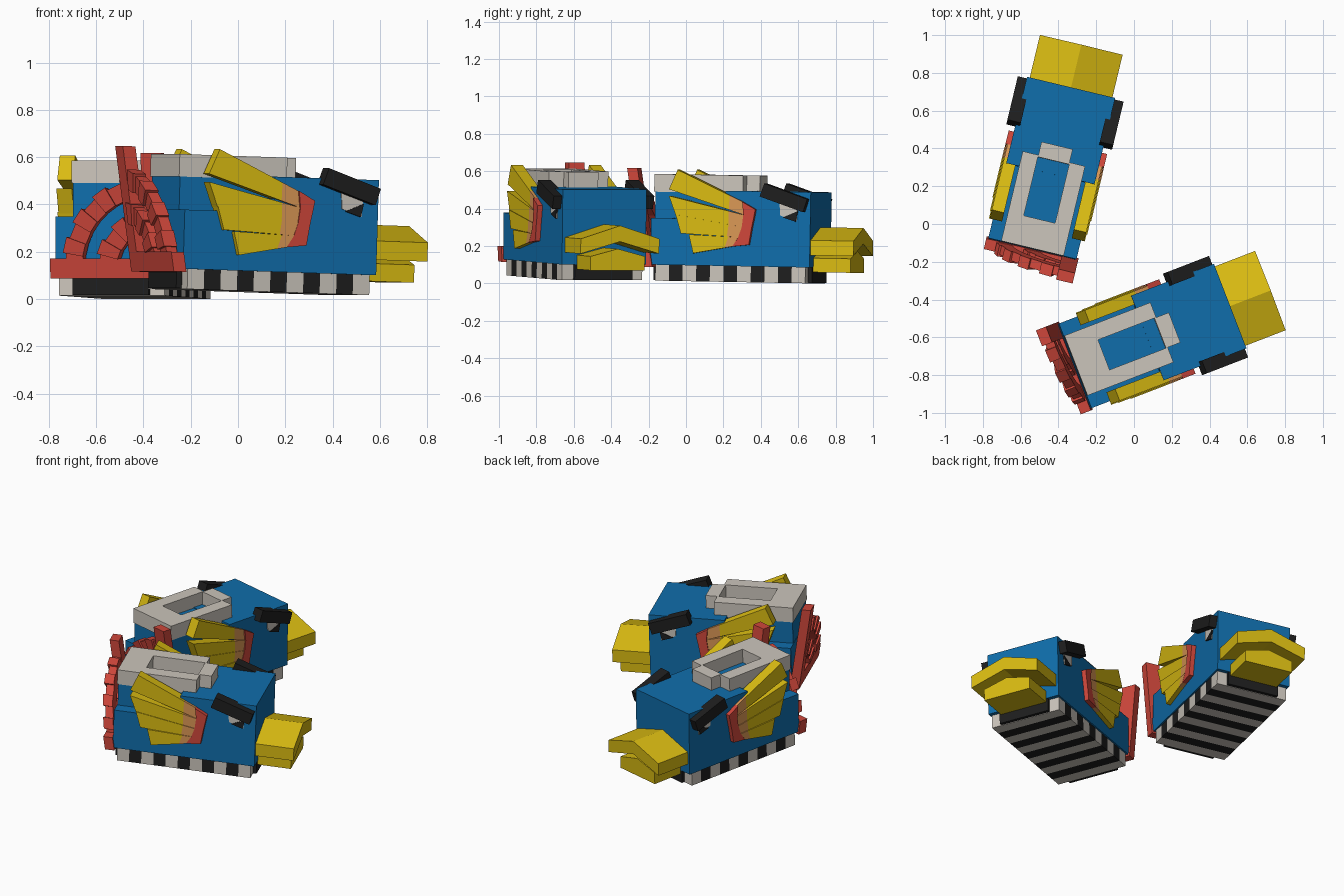
import bpy, bmesh, math
from mathutils import Matrix, Vector

if "Cube" in bpy.data.objects:
    bpy.data.objects.remove(bpy.data.objects["Cube"])


def material(name, rgb):
    m = bpy.data.materials.new(name)
    m.use_nodes = True
    m.diffuse_color = (*rgb, 1)
    m.node_tree.nodes["Principled BSDF"].inputs["Base Color"].default_value = (*rgb, 1)
    return m


BLUE = material("blue", (0.005, 0.155, 0.41))
YELLOW = material("yellow", (0.70, 0.50, 0.006))
ORANGE = material("orange", (0.70, 0.31, 0.09))
RED = material("red", (0.62, 0.062, 0.043))
WHITE = material("warm_white", (0.60, 0.56, 0.50))
BLACK = material("black", (0.013, 0.013, 0.013))

# Local frame: +x forward from the face of the head, y sideways, z up
SIDE = lambda a, b, t: Vector((a, t, b))     # profile in x-z, extruded over y
FRONT = lambda a, b, t: Vector((t, a, b))    # profile in y-z, extruded over x
LEAN = lambda a, b, t: Vector((t - 0.17 * (b - 0.1), a, b))  # leaning tail plane


class Bird:
    def __init__(self, prefix, origin, heading, pitch, hand):
        self.prefix, self.hand = prefix, hand
        self.world = (Matrix.Translation(origin)
                      @ Matrix.Rotation(math.radians(heading), 4, "Z")
                      @ Matrix.Rotation(math.radians(pitch), 4, "Y"))

    def solid(self, name, parts, plane, mat):
        """Extrude each (profile, low, high) in the given plane into one object."""
        bm = bmesh.new()
        for pts, lo, hi in parts:
            rings = [[bm.verts.new(plane(a, b, t)) for a, b in pts] for t in (lo, hi)]
            bm.faces.new(rings[0])
            bm.faces.new(rings[1][::-1])
            n = len(pts)
            for i in range(n):
                j = (i + 1) % n
                bm.faces.new((rings[0][i], rings[1][i], rings[1][j], rings[0][j]))
        bm.transform(self.world)
        bmesh.ops.recalc_face_normals(bm, faces=bm.faces)
        mesh = bpy.data.meshes.new(name)
        bm.to_mesh(mesh)
        bm.free()
        mesh.materials.append(mat)
        obj = bpy.data.objects.new(f"{self.prefix}_{name}", mesh)
        bpy.context.collection.objects.link(obj)

    def box(self, name, x0, x1, y0, y1, z0, z1, mat):
        self.solid(name, [(rect(x0, x1, z0, z1), y0, y1)], SIDE, mat)


def rect(a0, a1, b0, b1):
    return [(a0, b0), (a1, b0), (a1, b1), (a0, b1)]


def lerp(p, q, t):
    return tuple(a + (b - a) * t for a, b in zip(p, q))


def build_body(b):
    b.box("head", -0.47, 0, -0.24, 0.24, 0.085, 0.487, BLUE)
    b.box("lower_body", -0.875, -0.47, -0.24, 0.24, 0.085, 0.335, BLUE)
    b.box("upper_body", -0.872, -0.47, -0.165, 0.165, 0.335, 0.482, BLUE)
    # Raised frame on the back
    for side, s in (("left", 1), ("right", -1)):
        b.box(f"{side}_frame_arm", -0.72, -0.39, *sorted((s * 0.085, s * 0.17)), 0.475, 0.57, WHITE)
    b.box("frame_rear", -0.878, -0.72, -0.17, 0.17, 0.475, 0.57, WHITE)
    b.box("frame_front", -0.40, -0.318, -0.085, 0.085, 0.475, 0.57, WHITE)


def build_tracks(b):
    start, end, count = -0.85, -0.025, 11
    step = (end - start) / count
    for name, mat, first in (("white_treads", WHITE, 0), ("black_treads", BLACK, 1)):
        slats = [(rect(start + i * step, start + (i + 1) * step, 0, 0.09), -0.23, 0.23)
                 for i in range(first, count, 2)]
        b.solid(name, slats, SIDE, mat)
    b.box("front_track_block", -0.03, -0.003, -0.165, 0.165, 0.003, 0.088, BLACK)
    b.box("rear_track_block", -0.875, -0.84, -0.165, 0.165, 0.003, 0.088, BLACK)


def build_face(b):
    upper = [(-0.225, 0.15), (0, 0.215), (0.225, 0.15), (0.225, 0.23), (0, 0.30), (-0.225, 0.23)]
    lower = [(-0.155, 0.06), (0.155, 0.06), (0.155, 0.135), (0, 0.175), (-0.155, 0.135)]
    b.solid("upper_beak", [(upper, 0, 0.236)], FRONT, YELLOW)
    b.solid("lower_beak", [(lower, 0, 0.205)], FRONT, YELLOW)
    eye = [(-0.17, 0.43), (-0.165, 0.36), (-0.075, 0.33), (-0.07, 0.42)]
    pupil = [(-0.15, 0.35), (-0.08, 0.328), (-0.068, 0.385)]
    brow = [(-0.245, 0.53), (-0.27, 0.46), (-0.03, 0.38), (-0.008, 0.45)]
    for side, s in (("left", 1), ("right", -1)):
        b.solid(f"{side}_eye", [(eye, s * 0.238, s * 0.245)], SIDE, WHITE)
        b.solid(f"{side}_pupil", [(pupil, s * 0.24, s * 0.249)], SIDE, BLACK)
        b.solid(f"{side}_brow", [(brow, s * 0.215, s * 0.288)], SIDE, BLACK)


def build_wings(b):
    roots = [(-0.37, 0.43), (-0.362, 0.36), (-0.37, 0.295), (-0.388, 0.24), (-0.42, 0.19)]
    fronts = [(-0.297, 0.39), (-0.306, 0.34), (-0.316, 0.29), (-0.323, 0.245), (-0.33, 0.20)]
    tips = [((-0.73, 0.595), (-0.776, 0.49)), ((-0.775, 0.455), (-0.735, 0.35)),
            ((-0.735, 0.355), (-0.705, 0.255)), ((-0.66, 0.25), (-0.635, 0.15))]
    for side, s in (("left", 1), ("right", -1)):
        feathers, bases = [], []
        for i, (top, low) in enumerate(tips):
            y0, y1 = s * (0.19 + 0.004 * i), s * (0.257 + 0.004 * i)
            mid_top = lerp(roots[i], top, 0.2)
            mid_low = lerp(roots[i + 1], low, 0.2)
            feathers.append(([mid_top, mid_low, low, top], y0, y1))
            bases.append(([roots[i], roots[i + 1], mid_low, mid_top], y0, y1))
        b.solid(f"{side}_wing_feathers", feathers, SIDE, YELLOW)
        b.solid(f"{side}_wing_bases", bases, SIDE, ORANGE)
        b.solid(f"{side}_wing_shoulder", [(fronts + roots[::-1], s * 0.19, s * 0.268)], SIDE, RED)


def build_tail(b):
    h, cy, cz = b.hand, -0.2, 0.11

    def arc(r0, r1, count):
        parts = []
        for i in range(count):
            ends = [math.pi / 2 * k / count for k in (i, i + 1)]
            grow = 0.012 * (i % 2)        # alternate segments stand proud
            ring = [(r0, ends[0]), (r1 + grow, ends[0]), (r1 + grow, ends[1]), (r0, ends[1])]
            pts = [(h * (cy + r * math.cos(a)), cz + r * math.sin(a)) for r, a in ring]
            parts.append((pts, -0.92 - grow, -0.872))
        return parts

    b.solid("tail_outer_arc", arc(0.31, 0.385, 9), LEAN, RED)
    b.solid("tail_inner_arc", arc(0.16, 0.24, 6), LEAN, RED)
    bars = [(rect(h * -0.25, h * 0.25, 0.072, 0.155), -0.925, -0.868),
            (rect(h * -0.25, h * -0.16, 0.1, 0.6), -0.925, -0.868)]
    b.solid("tail_bars", bars, LEAN, RED)


# Two birds with mirrored tails
for args in (("rear_bird", (-0.335, 0.715, 0), 76.5, 1.0, 1),
             ("front_bird", (0.495, -0.44, 0.016), 21.1, 1.8, -1)):
    bird = Bird(*args)
    for part in (build_body, build_tracks, build_face, build_wings, build_tail):
        part(bird)
